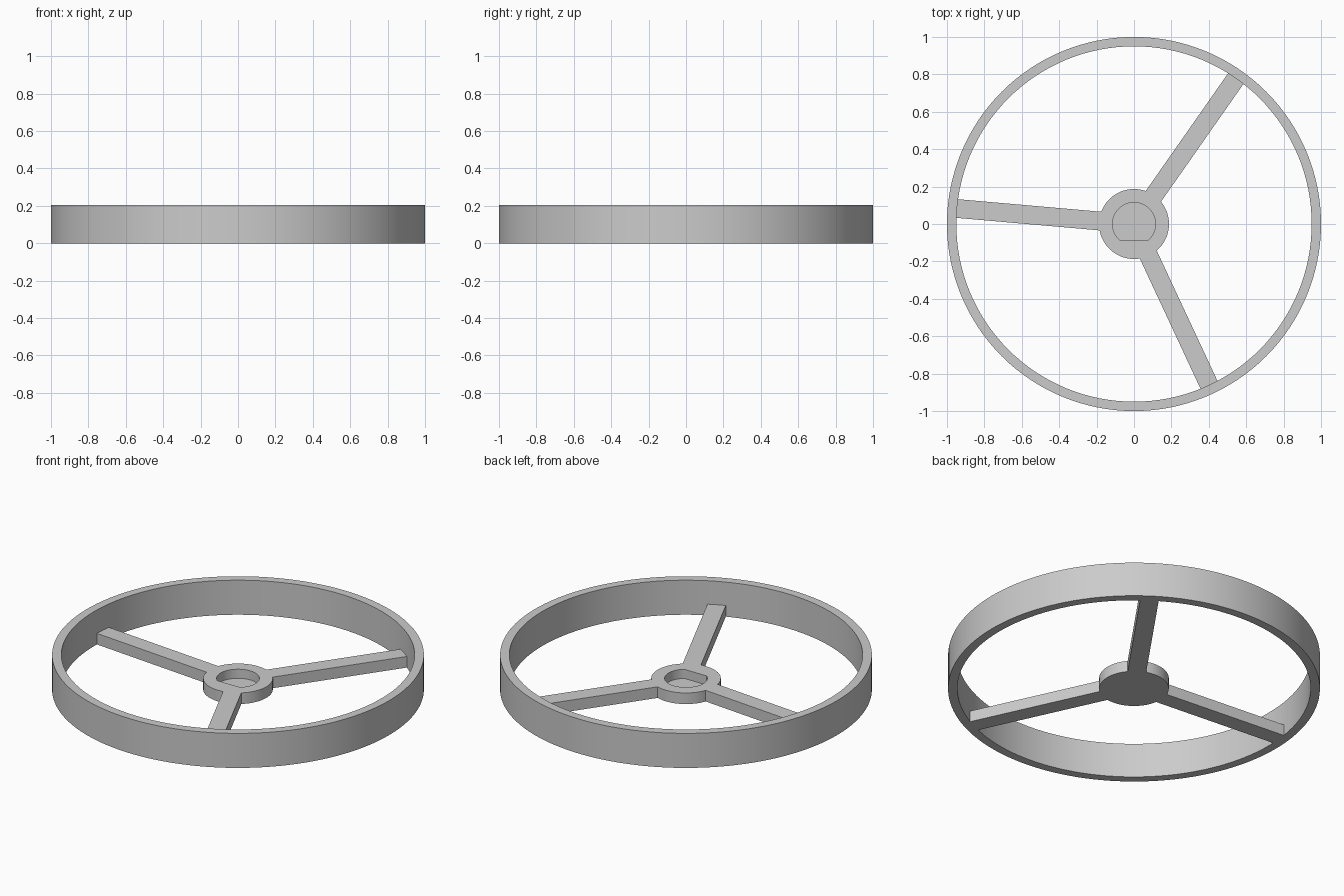
import bpy
import bmesh
from math import cos, sin, pi, radians, asin

cube = bpy.data.objects.get("Cube")
if cube:
    bpy.data.objects.remove(cube, do_unlink=True)

SEGMENTS = 128
RIM_R, RIM_INNER, RIM_H = 1.0, 0.95, 0.205
HUB_R, BORE_R, BORE_FLAT = 0.187, 0.115, -0.088
WEB_H, FLOOR_Z = 0.066, 0.012
SPOKE_W = 0.1

grey = bpy.data.materials.new("plain grey")
grey.use_nodes = True
colour = (0.6, 0.6, 0.6, 1)
grey.diffuse_color = colour
grey.node_tree.nodes["Principled BSDF"].inputs["Base Color"].default_value = colour


def circle(r, flat=None):
    """Points round a circle, optionally cut straight across at y = flat."""
    pts = []
    for i in range(SEGMENTS):
        a = 2 * pi * i / SEGMENTS
        y = r * sin(a)
        pts.append((r * cos(a), y if flat is None else max(y, flat)))
    return pts


def loft(name, sections, closed=False):
    """Skin (outline, height) sections; cap the ends or join them in a loop."""
    bm = bmesh.new()
    loops = [[bm.verts.new((x, y, z)) for x, y in pts] for pts, z in sections]
    pairs = list(zip(loops, loops[1:]))
    if closed:
        pairs.append((loops[-1], loops[0]))
    else:
        bm.faces.new(loops[0])
        bm.faces.new(loops[-1])
    for a, b in pairs:
        n = len(a)
        for i in range(n):
            j = (i + 1) % n
            bm.faces.new((a[i], a[j], b[j], b[i]))
    bmesh.ops.recalc_face_normals(bm, faces=bm.faces)
    mesh = bpy.data.meshes.new(name)
    bm.to_mesh(mesh)
    bm.free()
    mesh.materials.append(grey)
    obj = bpy.data.objects.new(name, mesh)
    bpy.context.collection.objects.link(obj)
    bpy.ops.object.select_all(action="DESELECT")
    obj.select_set(True)
    bpy.context.view_layer.objects.active = obj
    bpy.ops.object.shade_smooth_by_angle(angle=radians(30))
    return obj


# Tall thin outer rim
outer, inner = circle(RIM_R), circle(RIM_INNER)
loft("rim", [(outer, 0), (outer, RIM_H), (inner, RIM_H), (inner, 0)], closed=True)

# Low hub with a blind D-shaped bore
hub, bore = circle(HUB_R), circle(BORE_R, BORE_FLAT)
loft("hub", [(hub, 0), (hub, WEB_H), (bore, WEB_H), (bore, FLOOR_Z)])


# Three flat spokes with ends curved to meet the hub and rim
def arc(r, angle, steps=6):
    half = asin(SPOKE_W / 2 / r)
    return [(r * cos(angle + half * (2 * i / steps - 1)),
             r * sin(angle + half * (2 * i / steps - 1))) for i in range(steps + 1)]


for k in range(3):
    angle = radians(55 + 120 * k)
    outline = arc(RIM_INNER, angle) + arc(HUB_R, angle)[::-1]
    loft(f"spoke_{k + 1}", [(outline, 0), (outline, WEB_H)])
